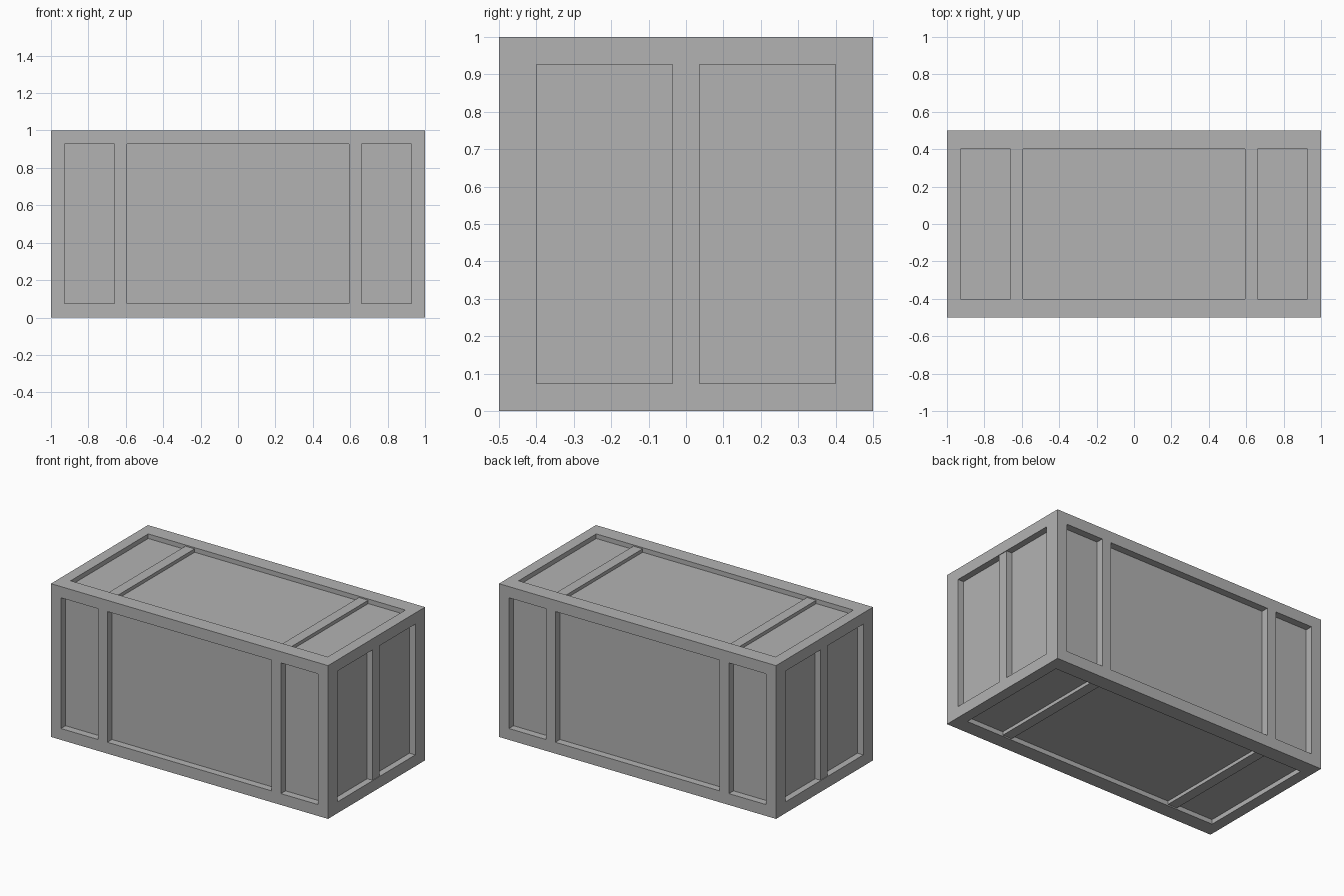
import bpy, bmesh
from mathutils import Matrix, Vector

cube = bpy.data.objects.get("Cube")
if cube:
    bpy.data.objects.remove(cube, do_unlink=True)

grey = bpy.data.materials.new("crate grey")
grey.use_nodes = True
colour = (0.448, 0.448, 0.448, 1)
grey.diffuse_color = colour
grey.node_tree.nodes["Principled BSDF"].inputs["Base Color"].default_value = colour


def finish(name, bm):
    mesh = bpy.data.meshes.new(name)
    bm.to_mesh(mesh)
    bm.free()
    mesh.materials.append(grey)
    obj = bpy.data.objects.new(name, mesh)
    bpy.context.collection.objects.link(obj)
    return obj


def add_box(name, low, high):
    low, high = Vector(low), Vector(high)
    bm = bmesh.new()
    matrix = Matrix.Translation((low + high) / 2) @ Matrix.Diagonal((*(high - low), 1))
    bmesh.ops.create_cube(bm, size=1, matrix=matrix)
    return finish(name, bm)


# Main dimensions
X, Y, H = 1.0, 0.5, 1.0            # half length, half depth, height
IX, IY, Z0, Z1 = 0.928, 0.4, 0.074, 0.927   # inner edges of the frame
S0, S1 = 0.593, 0.66               # strap edges along the length
SIDE, FRONT, TOP = 0.042, 0.048, 0.03   # panel recesses

# Frame with flush front and back straps, one watertight shell
xs = [-X, -IX, -S1, -S0, S0, S1, IX, X]
ys = [-Y, -IY, IY, Y]
zs = [0, Z0, Z1, H]


def solid(i, j, k):
    if not (0 <= i < 7 and 0 <= j < 3 and 0 <= k < 3):
        return False
    edges = (i in (0, 6)) + (j != 1) + (k != 1)
    return edges >= 2 or (i in (2, 4) and j != 1)


bm = bmesh.new()
cells = [(i, j, k) for i in range(7) for j in range(3) for k in range(3) if solid(i, j, k)]
for cell in cells:
    for axis in range(3):
        for step in (0, 1):
            near = list(cell)
            near[axis] += 2 * step - 1
            if solid(*near):
                continue
            u, v = (axis + 1) % 3, (axis + 2) % 3
            loop = []
            for du, dv in ((0, 0), (1, 0), (1, 1), (0, 1)):
                p = list(cell)
                p[axis] += step
                p[u] += du
                p[v] += dv
                loop.append(bm.verts.new((xs[p[0]], ys[p[1]], zs[p[2]])))
            bm.faces.new(loop if step else loop[::-1])
bmesh.ops.remove_doubles(bm, verts=bm.verts[:], dist=0.0001)
finish("frame", bm)

# Recessed panels formed by one core box
add_box("panels", (-X + SIDE, -Y + FRONT, TOP), (X - SIDE, Y - FRONT, H - TOP))

# Straps across the lid and base, slightly below the frame
for side, sign in (("left", 1), ("right", -1)):
    a, b = sorted((sign * S0, sign * S1))
    add_box("lid_strap_" + side, (a, -IY, Z1), (b, IY, H - 0.008))
    add_box("base_strap_" + side, (a, -IY, 0.008), (b, IY, Z0))

    # Upright strap in the middle of each end
    a, b = sorted((sign * IX, sign * (X - 0.004)))
    add_box("end_strap_" + side, (a, -0.036, Z0), (b, 0.036, Z1))
